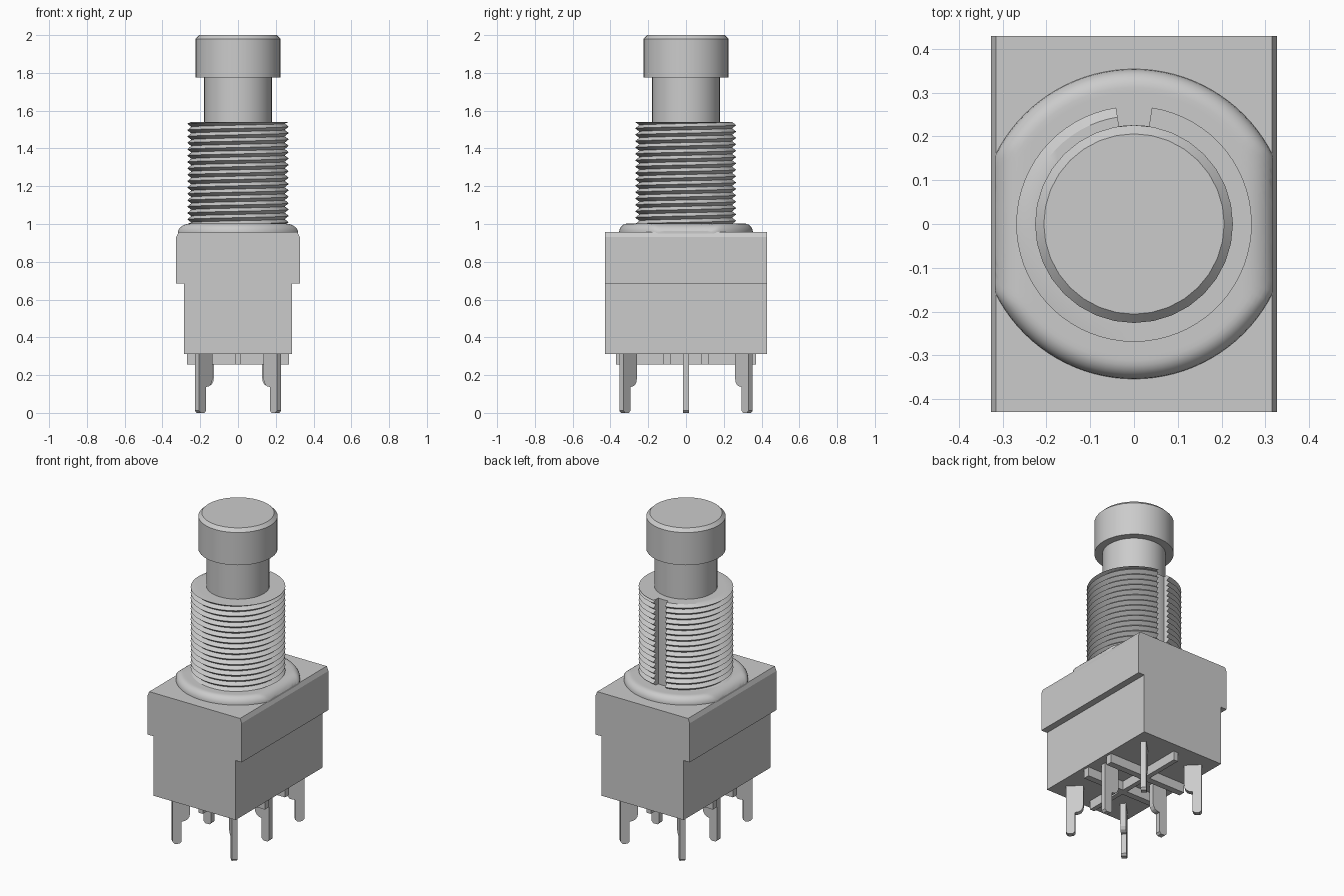
import bpy, bmesh, math
from mathutils import Vector, Matrix

cube = bpy.data.objects.get("Cube")
if cube:
    bpy.data.objects.remove(cube)

GREY = (0.6, 0.6, 0.6, 1)
mat = bpy.data.materials.new("light_grey")
mat.use_nodes = True
mat.diffuse_color = GREY
mat.node_tree.nodes["Principled BSDF"].inputs["Base Color"].default_value = GREY


def finish(name, bm, smooth=None):
    bmesh.ops.recalc_face_normals(bm, faces=bm.faces[:])
    mesh = bpy.data.meshes.new(name)
    bm.to_mesh(mesh)
    bm.free()
    obj = bpy.data.objects.new(name, mesh)
    bpy.context.collection.objects.link(obj)
    mesh.materials.append(mat)
    if smooth:
        bpy.ops.object.select_all(action='DESELECT')
        obj.select_set(True)
        bpy.context.view_layer.objects.active = obj
        bpy.ops.object.shade_smooth_by_angle(angle=math.radians(smooth))
    return obj


def extrude_profile(name, points, depth, matrix):
    """Extrude a closed (u, z) outline by depth, centred, then place it."""
    bm = bmesh.new()
    face = bm.faces.new([bm.verts.new((u, -depth / 2, z)) for u, z in points])
    new = bmesh.ops.extrude_face_region(bm, geom=[face])["geom"]
    bmesh.ops.translate(bm, vec=(0, depth, 0),
                        verts=[v for v in new if isinstance(v, bmesh.types.BMVert)])
    bm.transform(matrix)
    return finish(name, bm)


def box(name, x, y, z0, z1, cx=0, cy=0):
    bm = bmesh.new()
    bmesh.ops.create_cube(bm, size=1)
    bm.transform(Matrix.Translation((cx, cy, (z0 + z1) / 2)) @ Matrix.Diagonal((2 * x, 2 * y, z1 - z0, 1)))
    return finish(name, bm)


def lathe(name, profile, sides, shape=lambda p: p):
    """Revolve an (r, z) profile with flat end caps; shape adjusts each point."""
    bm = bmesh.new()
    rings = []
    for r, z in profile:
        angles = [math.tau * i / sides for i in range(sides)]
        rings.append([bm.verts.new(shape(Vector((r * math.cos(a), r * math.sin(a), z)))) for a in angles])
    for low, high in zip(rings, rings[1:]):
        for i in range(sides):
            j = (i + 1) % sides
            bm.faces.new((low[i], low[j], high[j], high[i]))
    bm.faces.new(rings[0])
    bm.faces.new(rings[-1])
    return finish(name, bm, 35)


# Housing: wide cover with chamfered side edges over a narrower base
half = [(0.285, 0.312), (0.285, 0.685), (0.327, 0.685), (0.327, 0.93), (0.315, 0.957)]
extrude_profile("housing", half + [(-x, z) for x, z in reversed(half)], 0.86, Matrix())


# Rounded collar, trimmed and rolled off at the cover sides
def roll_off(p):
    x = min(abs(p.x), 0.318)
    if x > 0.25:
        limit = 0.95 + 0.052 * math.sqrt(max(0, 1 - ((x - 0.25) / 0.07) ** 2))
        p.z = min(p.z, limit)
    p.x = math.copysign(x, p.x)
    return p


collar = [(0.354, 0.94), (0.354, 0.957)]
for k in range(1, 7):
    a = math.pi / 2 * k / 6
    collar.append((0.312 + 0.042 * math.cos(a), 0.957 + 0.045 * math.sin(a)))
collar += [(r, 1.002) for r in (0.3, 0.285, 0.27, 0.255, 0.24)]
lathe("collar", collar, 96, roll_off)

# Bushing core and helical thread, left open by a keyway slot at the back
Z0, Z1, TURNS, STEPS = 1.0, 1.54, 16, 64
CORE, ROOT, CREST = 0.226, 0.247, 0.269
lathe("bushing_core", [(CORE, Z0), (CORE, Z1)], 64)
pitch = (Z1 - Z0) / TURNS
gap = math.asin(0.038 / 0.25)
bm = bmesh.new()
columns = []
for i in range(STEPS + 1):
    turn = i / STEPS
    a = math.pi / 2 + gap + (math.tau - 2 * gap) * turn
    loop = [(CORE - 0.004, Z0)]
    for j in range(-2, 2 * TURNS + 1):
        z = min(max(Z0 + (j / 2 + turn) * pitch, Z0), Z1)
        loop.append((CREST if j % 2 else ROOT, z))
    loop.append((CORE - 0.004, Z1))
    columns.append([bm.verts.new((r * math.cos(a), r * math.sin(a), z)) for r, z in loop])
for left, right in zip(columns, columns[1:]):
    for j in range(len(left) - 1):
        bm.faces.new((left[j], right[j], right[j + 1], left[j + 1]))
bm.faces.new(columns[0])
bm.faces.new(columns[-1])
bmesh.ops.dissolve_degenerate(bm, dist=0.0001, edges=bm.edges[:])
finish("bushing_thread", bm, 30)

# Plunger stem and push button
lathe("plunger_stem", [(0.18, Z1 - 0.02), (0.18, 1.79)], 32)
lathe("push_button", [(0.226, 1.775), (0.226, 1.98), (0.206, 2.0)], 32)

# Stand-off ribs under the base
box("long_rib", 0.015, 0.37, 0.255, 0.32)
for side, label in ((-1, "front"), (1, "back")):
    box(label + "_cross_rib", 0.27, 0.02, 0.255, 0.32, cy=0.1 * side)

# Terminal pins: narrow leg with a shoulder facing the centre
pin = [(0, 0.32), (0, 0.012), (0.012, 0), (0.04, 0), (0.052, 0.012), (0.052, 0.137),
       (0.07, 0.14), (0.086, 0.148), (0.097, 0.165), (0.1, 0.185), (0.1, 0.32)]
for sx, x_label in ((-1, "right"), (1, "left")):
    for sy, y_label in ((-1, "front"), (0, "middle"), (1, "back")):
        x = 0.217 if sy else 0.228
        angle = math.atan2(-sy, -sx)
        place = Matrix.Translation((sx * x, sy * 0.342, 0)) @ Matrix.Rotation(angle, 4, 'Z')
        extrude_profile(f"{y_label}_{x_label}_pin", pin, 0.032, place)
